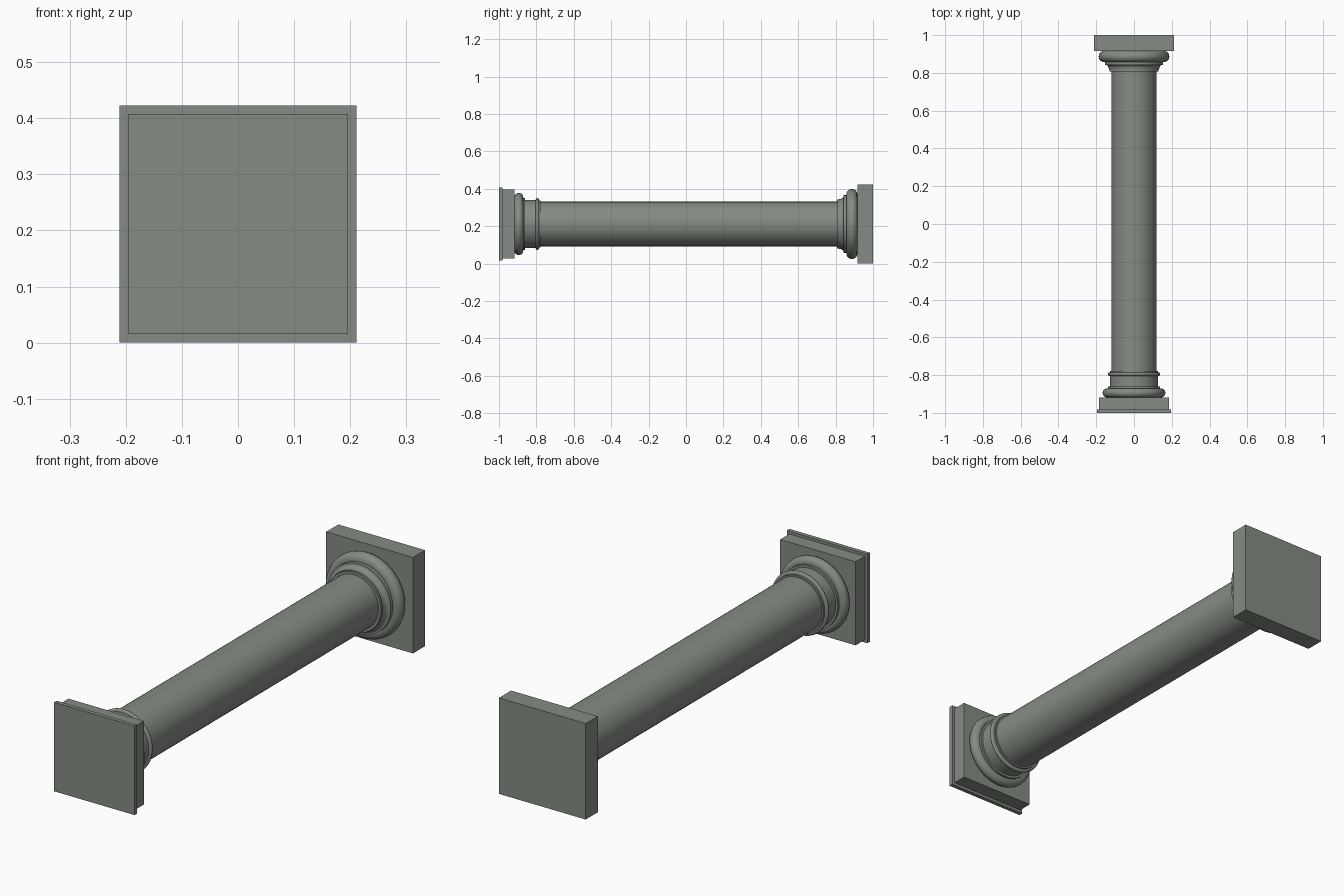
import bpy, bmesh, math

if "Cube" in bpy.data.objects:
    bpy.data.objects.remove(bpy.data.objects["Cube"])

CZ = 0.2115      # height of the column axis
SEG = 64

stone = bpy.data.materials.new("grey_green_stone")
stone.diffuse_color = (0.235, 0.26, 0.228, 1)
stone.use_nodes = True
stone.node_tree.nodes["Principled BSDF"].inputs["Base Color"].default_value = stone.diffuse_color


def finish(name, bm):
    bmesh.ops.recalc_face_normals(bm, faces=bm.faces)
    me = bpy.data.meshes.new(name)
    bm.to_mesh(me)
    bm.free()
    me.materials.append(stone)
    ob = bpy.data.objects.new(name, me)
    bpy.context.collection.objects.link(ob)
    return ob


def slab(name, half, y0, y1):
    bm = bmesh.new()
    bmesh.ops.create_cube(bm, size=1)
    for v in bm.verts:
        v.co = (v.co.x * 2 * half, (y0 + y1) / 2 + v.co.y * (y1 - y0), CZ + v.co.z * 2 * half)
    return finish(name, bm)


def arc(cy, cr, ry, rr, a0, a1, n=10):
    """Points (y, radius) on an elliptical arc, angle 90 pointing outward."""
    return [(cy + ry * math.cos(math.radians(a0 + (a1 - a0) * i / n)),
             cr + rr * math.sin(math.radians(a0 + (a1 - a0) * i / n))) for i in range(n + 1)]


def lathe(name, prof):
    bm = bmesh.new()
    rings = []
    for y, r in prof:
        rings.append([bm.verts.new((r * math.cos(2 * math.pi * k / SEG), y,
                                    CZ + r * math.sin(2 * math.pi * k / SEG))) for k in range(SEG)])
    for a, b in zip(rings, rings[1:]):
        for k in range(SEG):
            j = (k + 1) % SEG
            bm.faces.new((a[k], a[j], b[j], b[k]))
    ob = finish(name, bm)
    bpy.ops.object.select_all(action='DESELECT')
    ob.select_set(True)
    bpy.context.view_layer.objects.active = ob
    bpy.ops.object.shade_smooth_by_angle(angle=math.radians(35))
    return ob


# square plates at both ends
slab("base_plinth", 0.2115, 0.916, 1.0)
slab("capital_top_plate", 0.196, -1.0, -0.982)
slab("capital_block", 0.184, -0.982, -0.918)

# capital mouldings, neck and bead ring, down to the shaft
lathe("capital_mouldings",
      arc(-0.894, 0.142, 0.024, 0.024, 180, 0)
      + [(-0.870, 0.138), (-0.860, 0.138), (-0.860, 0.128), (-0.803, 0.128)]
      + arc(-0.795, 0.128, 0.009, 0.011, 180, 0)
      + [(-0.786, 0.126), (-0.778, 0.126), (-0.778, 0.119)])

# plain round shaft
lathe("shaft", [(-0.778, 0.119), (0.808, 0.119)])

# base mouldings: fillet, hollow, fillet and large rounded ring
lathe("base_mouldings",
      [(0.808, 0.119), (0.808, 0.131), (0.817, 0.131)]
      + arc(0.817, 0.150, 0.026, 0.017, 270, 360, 8)
      + [(0.843, 0.154), (0.858, 0.154), (0.858, 0.160)]
      + arc(0.887, 0.160, 0.029, 0.027, 180, 0))
